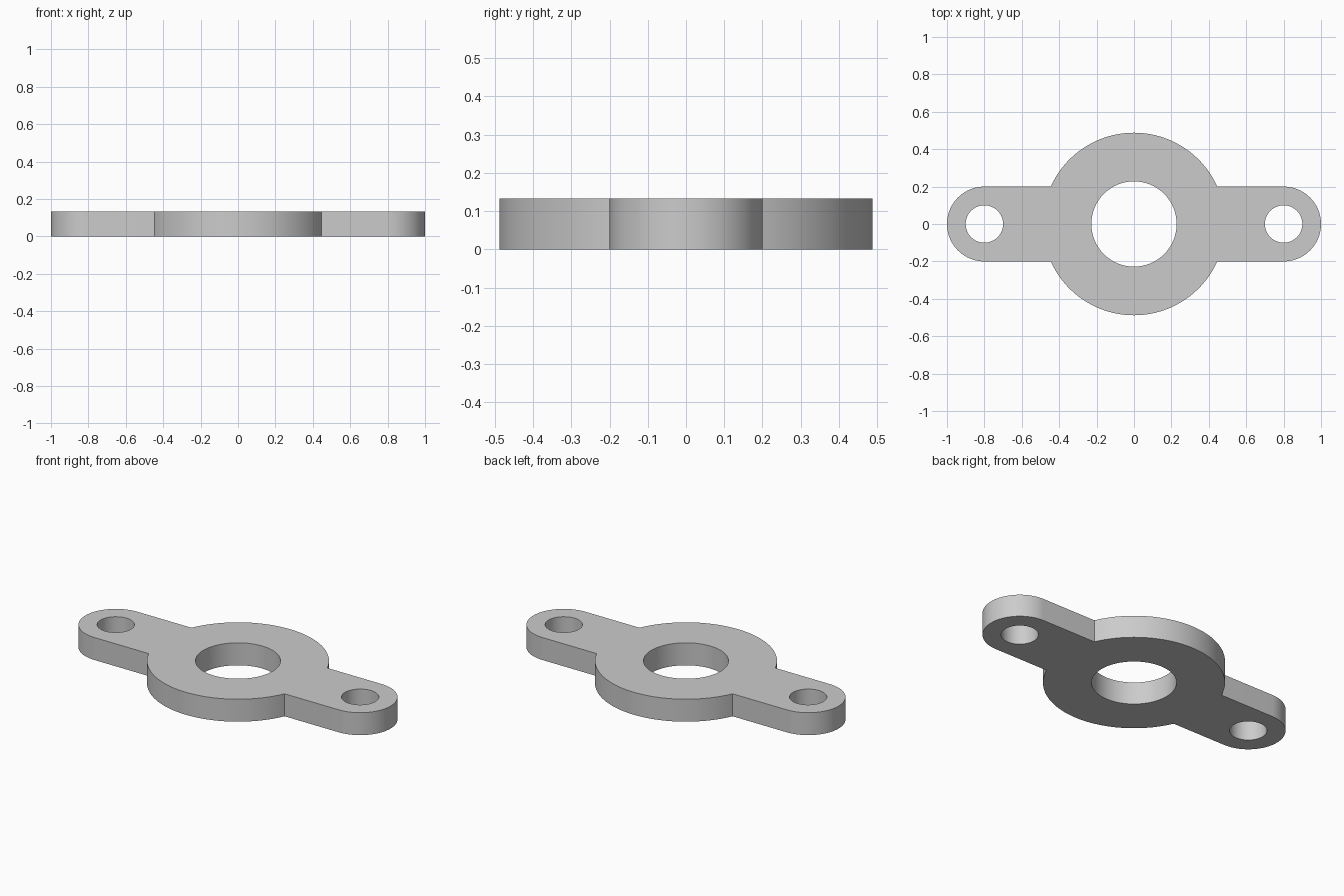
import bpy
import bmesh
from math import asin, cos, sin, pi, radians

cube = bpy.data.objects.get("Cube")
if cube:
    bpy.data.objects.remove(cube, do_unlink=True)

THICKNESS = 0.133
HUB_R, BORE_R = 0.488, 0.228
EAR_X, EAR_R, HOLE_R = 0.8, 0.2, 0.1


def arc(cx, radius, start, end, steps):
    """Points along an arc centred on the x axis, both ends included."""
    angles = [start + (end - start) * i / steps for i in range(steps + 1)]
    return [(cx + radius * cos(a), radius * sin(a)) for a in angles]


def circle(cx, radius, steps=64):
    return arc(cx, radius, 0, 2 * pi, steps)[:-1]


def add_loop(bm, points):
    verts = [bm.verts.new((x, y, 0)) for x, y in points]
    for a, b in zip(verts, verts[1:] + verts[:1]):
        bm.edges.new((a, b))


# Outline: rounded ear, hub arc, rounded ear, hub arc
meet = asin(EAR_R / HUB_R)
outline = (arc(EAR_X, EAR_R, -pi / 2, pi / 2, 40)
           + arc(0, HUB_R, meet, pi - meet, 56)
           + arc(-EAR_X, EAR_R, pi / 2, 3 * pi / 2, 40)
           + arc(0, HUB_R, pi + meet, 2 * pi - meet, 56))

# Flat plate with the bore and two bolt holes
bm = bmesh.new()
add_loop(bm, outline)
add_loop(bm, circle(0, BORE_R, 80))
for side in (-1, 1):
    add_loop(bm, circle(side * EAR_X, HOLE_R))
bmesh.ops.triangle_fill(bm, edges=bm.edges[:], use_beauty=True, normal=(0, 0, 1))

# Raise the plate to its thickness
raised = bmesh.ops.extrude_face_region(bm, geom=bm.faces[:], use_keep_orig=True)
top = [v for v in raised["geom"] if isinstance(v, bmesh.types.BMVert)]
bmesh.ops.translate(bm, verts=top, vec=(0, 0, THICKNESS))
bmesh.ops.recalc_face_normals(bm, faces=bm.faces[:])

mesh = bpy.data.meshes.new("flange_plate")
bm.to_mesh(mesh)
bm.free()
plate = bpy.data.objects.new("flange_plate", mesh)
bpy.context.collection.objects.link(plate)

# Plain grey material
grey = bpy.data.materials.new("light_grey")
grey.use_nodes = True
colour = (0.6, 0.6, 0.6, 1)
grey.diffuse_color = colour
grey.node_tree.nodes["Principled BSDF"].inputs["Base Color"].default_value = colour
mesh.materials.append(grey)

# Smooth round walls, sharp rims
bpy.ops.object.select_all(action="DESELECT")
plate.select_set(True)
bpy.context.view_layer.objects.active = plate
bpy.ops.object.shade_smooth_by_angle(angle=radians(25))
